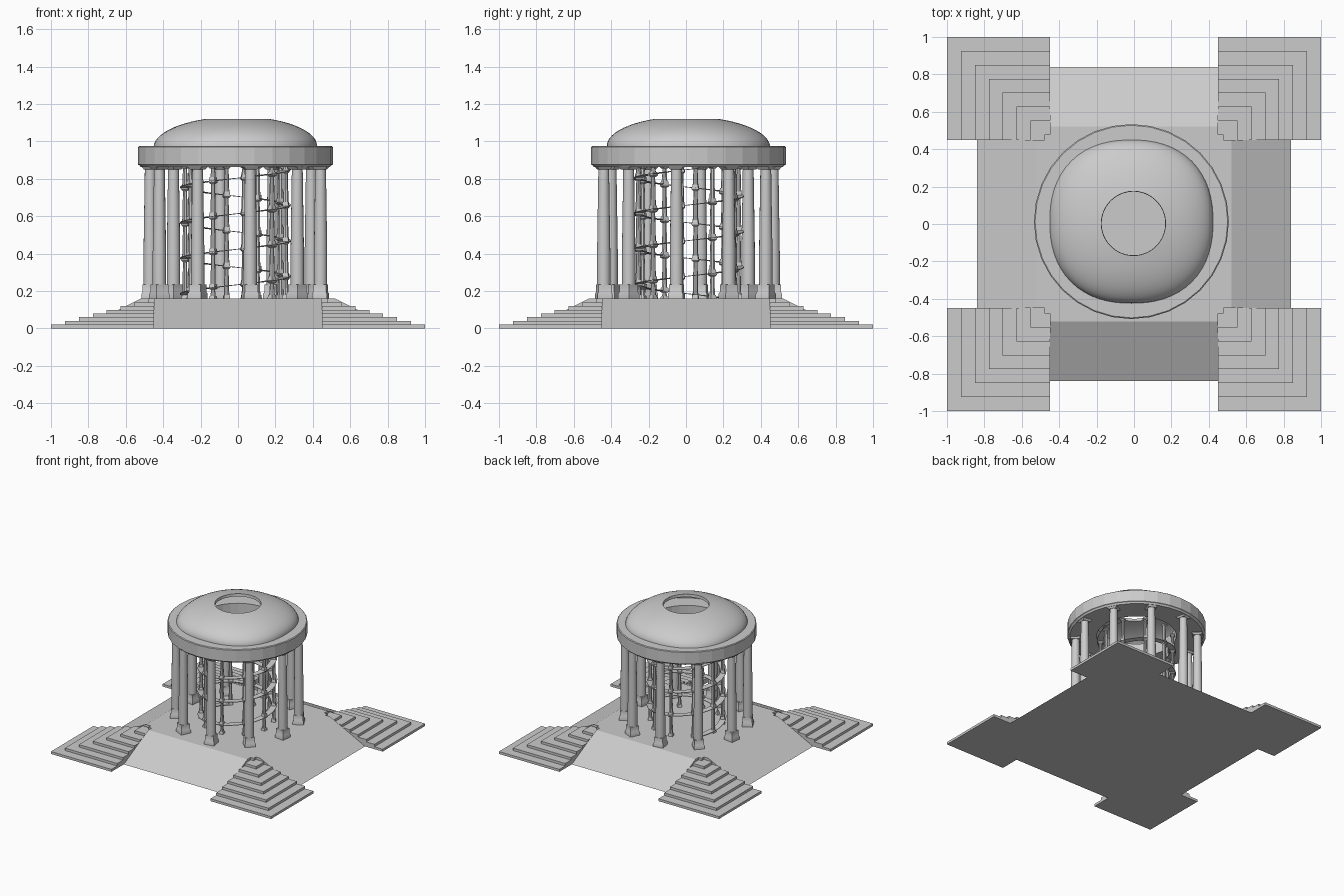
import bpy, bmesh, math
from mathutils import Matrix, Vector

if "Cube" in bpy.data.objects:
    bpy.data.objects.remove(bpy.data.objects["Cube"])

CX, CY = -0.014, 0.013      # rotunda axis
FLOOR = 0.16


def finish(bm, name, smooth=None):
    bmesh.ops.recalc_face_normals(bm, faces=bm.faces)
    me = bpy.data.meshes.new(name)
    bm.to_mesh(me)
    bm.free()
    ob = bpy.data.objects.new(name, me)
    bpy.context.collection.objects.link(ob)
    if smooth:
        bpy.ops.object.select_all(action='DESELECT')
        ob.select_set(True)
        bpy.context.view_layer.objects.active = ob
        bpy.ops.object.shade_smooth_by_angle(angle=math.radians(smooth))
    return ob


def box(bm, lo, hi):
    size = [h - l for l, h in zip(lo, hi)]
    mid = [(h + l) / 2 for l, h in zip(lo, hi)]
    bmesh.ops.create_cube(bm, size=1, matrix=Matrix.Translation(mid) @ Matrix.Diagonal((*size, 1)))


def loft(bm, rings, cap=True, close=False):
    """Skin a list of equal-length point rings."""
    vs = [[bm.verts.new(p) for p in r] for r in rings]
    n = len(vs[0])
    pairs = list(zip(vs, vs[1:])) + ([(vs[-1], vs[0])] if close else [])
    for a, b in pairs:
        for i in range(n):
            j = (i + 1) % n
            bm.faces.new((a[i], a[j], b[j], b[i]))
    if cap:
        bm.faces.new(vs[0][::-1])
        bm.faces.new(vs[-1])


def ring(x, y, z, r, n, turn=0.0):
    return [(x + r * math.cos(turn + 2 * math.pi * i / n),
             y + r * math.sin(turn + 2 * math.pi * i / n), z) for i in range(n)]


def stack(bm, x, y, turn, sides, profile):
    loft(bm, [ring(x, y, z, r, sides, turn) for r, z in profile])


# Sloped platform: two crossing trapezoid prisms
for name, swap in (("platform_front_back_ramps", False), ("platform_side_ramps", True)):
    bm = bmesh.new()
    prof = [(-0.84, 0), (0.84, 0), (0.52, FLOOR), (-0.52, FLOOR)]
    loft(bm, [[(d, s, z) if swap else (s, d, z) for d, z in prof] for s in (-0.45, 0.45)])
    finish(bm, name)

# Corner stairs, eight steps each
for sx, fx in ((1, "right"), (-1, "left")):
    for sy, fy in ((1, "back"), (-1, "front")):
        bm = bmesh.new()
        for k in range(8):
            e = 1 - 0.0745 * k
            xs, ys = sorted((0.45 * sx, e * sx)), sorted((0.45 * sy, e * sy))
            box(bm, (xs[0], ys[0], 0.02 * k), (xs[1], ys[1], 0.02 * (k + 1)))
        finish(bm, f"corner_stairs_{fy}_{fx}")

# Ten outer columns with square plinths and capitals
ANGLES = [math.radians(-80 + 36 * k) for k in range(10)]
for k, a in enumerate(ANGLES):
    x, y = CX + 0.46 * math.cos(a), CY + 0.46 * math.sin(a)
    bm = bmesh.new()
    q = a + math.pi / 4
    stack(bm, x, y, q, 4, [(0.057, FLOOR), (0.057, 0.185), (0.05, 0.195), (0.05, 0.235)])
    stack(bm, x, y, a, 16, [(0.036, 0.235), (0.036, 0.4), (0.029, 0.852)])
    stack(bm, x, y, q, 4, [(0.042, 0.85), (0.055, 0.862), (0.055, 0.872)])
    finish(bm, f"outer_column_{k + 1}", 35)

# Spiral gallery strip climbing inside the columns
PITCH, Z0, TOP = 0.19, 0.185, 0.865
bm = bmesh.new()
turns = (TOP - 0.165) / PITCH
steps = int(turns * 40)
sections = []
for i in range(steps + 1):
    t = i / steps * turns
    z = 0.165 + t * PITCH
    a = math.pi + 2 * math.pi * (t - (Z0 - 0.165) / PITCH)
    c, s = math.cos(a), math.sin(a)
    sections.append([(CX + r * c, CY + r * s, z + d)
                     for r, d in ((0.25, -0.002), (0.297, -0.002), (0.297, 0.002), (0.25, 0.002))])
loft(bm, sections)
finish(bm, "spiral_gallery")

# Slim inner posts, one small column per spiral level
for k, a in enumerate(ANGLES):
    x, y = CX + 0.272 * math.cos(a), CY + 0.272 * math.sin(a)
    phase = ((a - math.pi) / (2 * math.pi)) % 1
    levels = [Z0 + PITCH * (n + phase) for n in range(-1, 5)]
    levels = [FLOOR] + [z for z in levels if FLOOR + 0.03 < z < TOP - 0.01] + [0.87]
    bm = bmesh.new()
    q = a + math.pi / 4
    for lo, hi in zip(levels, levels[1:]):
        h = min(0.02, (hi - lo) * 0.25)
        stack(bm, x, y, q, 4, [(0.024, lo), (0.020, lo + h)])
        stack(bm, x, y, a, 8, [(0.015, lo + h), (0.011, hi - h * 0.8)])
        stack(bm, x, y, q, 4, [(0.016, hi - h * 0.8), (0.026, hi - h * 0.4), (0.026, hi)])
    finish(bm, f"inner_post_{k + 1}")

# Ring beam carried by the columns
bm = bmesh.new()
beam = [(0.30, 0.87), (0.505, 0.862), (0.512, 0.872), (0.521, 0.876), (0.521, 0.97), (0.515, 0.975), (0.30, 0.975)]
loft(bm, [ring(CX, CY, z, r, 32) for r, z in beam], cap=False, close=True)
finish(bm, "ring_beam")

# Dome shell: slightly squared outline blending to a round oculus
bm = bmesh.new()
N, M = 64, 12


def dome_ring(f, base, hole, h):
    """f runs 0 at the base to 1 at the oculus rim."""
    top = math.acos(hole / base)
    r = base * math.cos(f * top)
    z = 0.972 + h * math.sin(f * top)
    p = 2.3 - 0.3 * f
    ox, oy = CX + 0.011 * f, CY - 0.010 * f
    pts = []
    for i in range(N):
        a = 2 * math.pi * i / N
        c, s = math.cos(a), math.sin(a)
        k = r / (abs(c) ** p + abs(s) ** p) ** (1 / p)
        pts.append((ox + k * c, oy + k * s, z))
    return pts


outer = [dome_ring(i / M, 0.437, 0.172, 0.161) for i in range(M + 1)]
inner = [dome_ring(i / M, 0.415, 0.170, 0.138) for i in range(M, -1, -1)]
loft(bm, outer + inner, cap=False, close=True)
finish(bm, "dome", 35)
